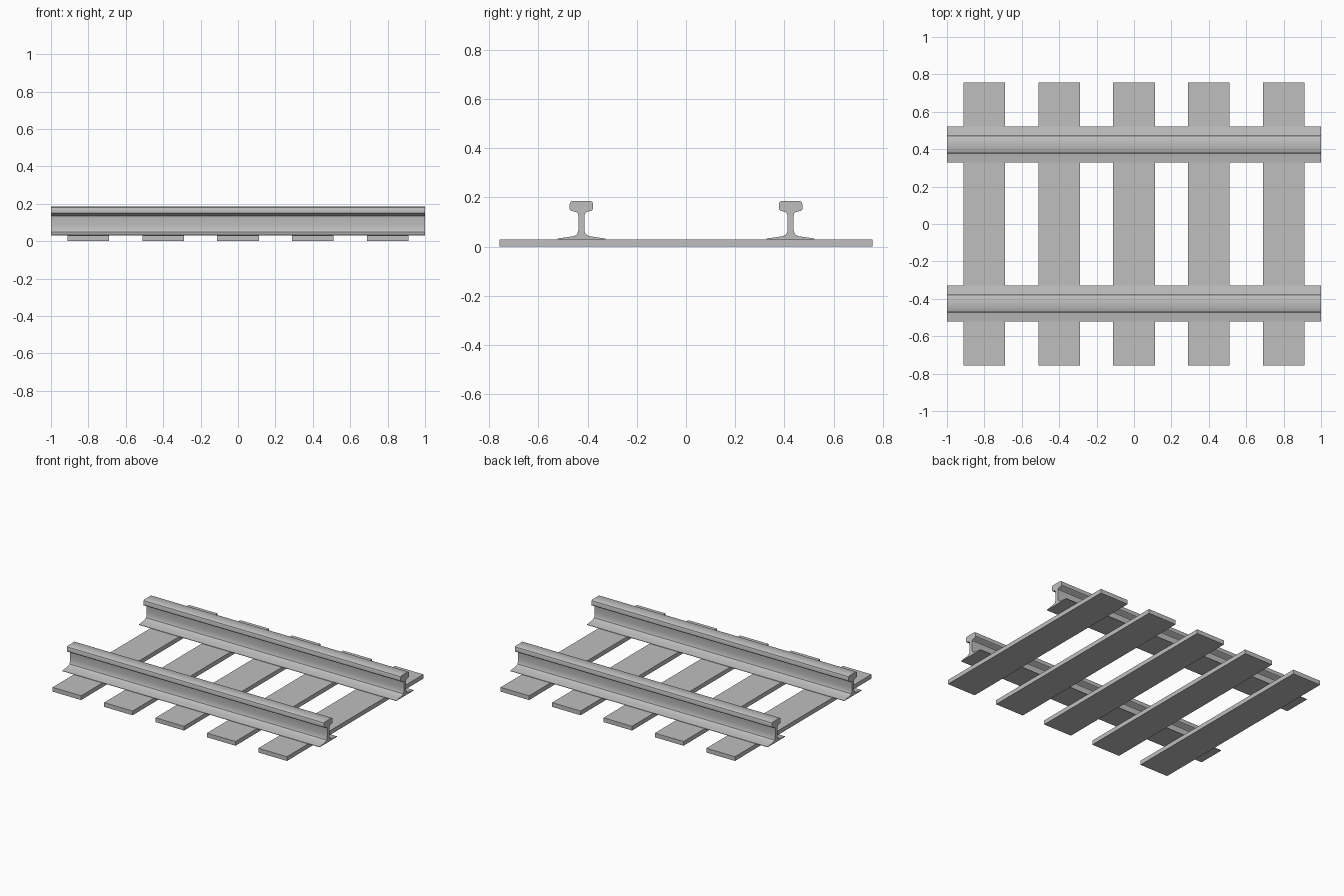
import bpy
import bmesh
import math

cube = bpy.data.objects.get("Cube")
if cube:
    bpy.data.objects.remove(cube, do_unlink=True)

# Single plain grey
GREY = (0.52, 0.52, 0.52, 1.0)
grey = bpy.data.materials.new("plain grey")
grey.use_nodes = True
grey.diffuse_color = GREY
grey.node_tree.nodes["Principled BSDF"].inputs["Base Color"].default_value = GREY

SLEEPER_TOP = 0.03
RAIL_OFFSET = 0.425

# Right half of the rail section, foot to head: (half width, height)
HALF_SECTION = [
    (0.097, 0.030), (0.097, 0.033), (0.060, 0.038), (0.030, 0.043),
    (0.018, 0.050), (0.013, 0.062), (0.012, 0.085), (0.012, 0.120),
    (0.014, 0.134), (0.022, 0.141), (0.042, 0.146), (0.048, 0.152),
    (0.048, 0.172), (0.045, 0.181), (0.037, 0.186),
]


def finish(bm, name):
    bmesh.ops.recalc_face_normals(bm, faces=bm.faces)
    mesh = bpy.data.meshes.new(name)
    bm.to_mesh(mesh)
    bm.free()
    mesh.materials.append(grey)
    obj = bpy.data.objects.new(name, mesh)
    bpy.context.collection.objects.link(obj)
    return obj


def make_rail(name, y):
    # Mirror the half section, then extrude it along the track
    outline = HALF_SECTION + [(-w, z) for w, z in reversed(HALF_SECTION)]
    bm = bmesh.new()
    section = bm.faces.new([bm.verts.new((-1, y + w, z)) for w, z in outline])
    end = bmesh.ops.extrude_face_region(bm, geom=[section], use_keep_orig=True)
    verts = [g for g in end["geom"] if isinstance(g, bmesh.types.BMVert)]
    bmesh.ops.translate(bm, verts=verts, vec=(2, 0, 0))
    rail = finish(bm, name)
    bpy.ops.object.select_all(action="DESELECT")
    rail.select_set(True)
    bpy.context.view_layer.objects.active = rail
    bpy.ops.object.shade_smooth_by_angle(angle=math.radians(35))


def make_sleeper(name, x):
    bm = bmesh.new()
    bmesh.ops.create_cube(bm, size=1)
    bmesh.ops.scale(bm, verts=bm.verts, vec=(0.222, 1.515, SLEEPER_TOP))
    bmesh.ops.translate(bm, verts=bm.verts, vec=(x, 0, SLEEPER_TOP / 2))
    finish(bm, name)


# Sleepers
for i in range(5):
    make_sleeper(f"sleeper_{i + 1}", (i - 2) * 0.4)

# Rails
make_rail("front_rail", -RAIL_OFFSET)
make_rail("back_rail", RAIL_OFFSET)
